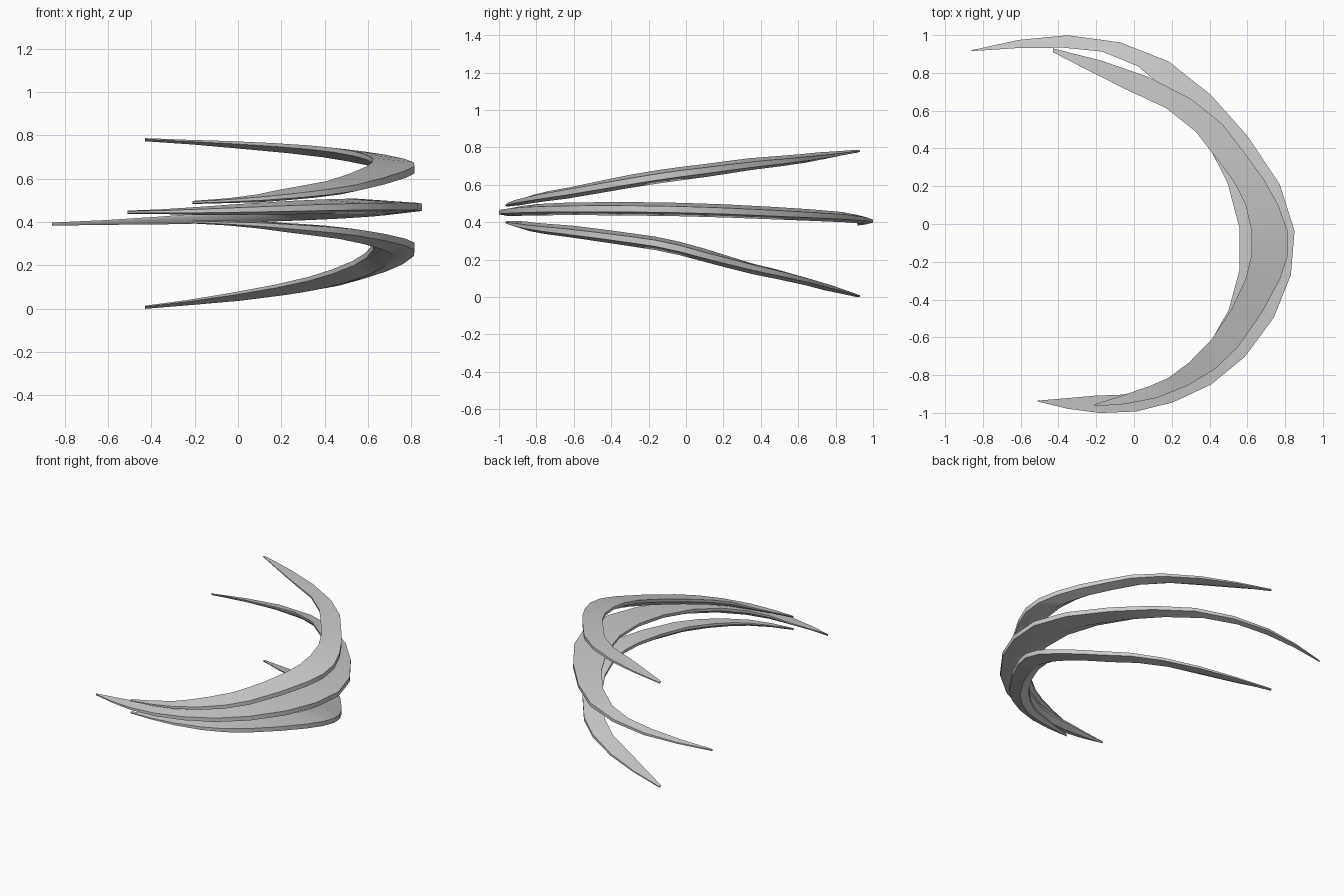
import bpy, bmesh, math
from mathutils import Vector

cube = bpy.data.objects.get("Cube")
if cube:
    bpy.data.objects.remove(cube)

grey = bpy.data.materials.new("pale_grey")
grey.use_nodes = True
colour = (0.6, 0.6, 0.6, 1)
grey.diffuse_color = colour
grey.node_tree.nodes["Principled BSDF"].inputs["Base Color"].default_value = colour

RINGS = 18


def spline(points, u):
    """Smooth interpolation through evenly weighted control points."""
    last = len(points) - 1
    i = min(int(u * last), last - 1)
    f = u * last - i
    b, c = points[i], points[i + 1]
    a = points[i - 1] if i else b * 2 - c
    d = points[i + 2] if i + 2 <= last else c * 2 - b
    return (b * 2 + (c - a) * f + (a * 2 - b * 5 + c * 4 - d) * f * f
            + (b * 3 - a - c * 3 + d) * f ** 3) / 2


def blade(name, outer, inner, heights):
    """Sweep a thin five-sided section between an outer and an inner edge."""
    outer_pts = [Vector((x, y, z)) for (x, y), z in zip(outer, heights)]
    inner_pts = [Vector((x, y, z)) for (x, y), z in zip(inner, heights)]
    bm = bmesh.new()
    rings = []
    for k in range(RINGS):
        u = k / (RINGS - 1)
        o, i = spline(outer_pts, u), spline(inner_pts, u)
        t = max(0.2, math.sin(math.pi * u) ** 0.7)
        # across: 0 = outer edge, 1 = inner edge; lift is vertical
        section = [(0, 0.017), (1, 0.036), (0.98, 0.012), (0.55, -0.036), (0, -0.017)]
        rings.append([bm.verts.new(o.lerp(i, across) + Vector((0, 0, lift * t)))
                      for across, lift in section])
    for r, s in zip(rings, rings[1:]):
        for j in range(len(r)):
            n = (j + 1) % len(r)
            bm.faces.new((r[j], r[n], s[n], s[j]))
    bm.faces.new(rings[0])
    bm.faces.new(rings[-1])
    bmesh.ops.recalc_face_normals(bm, faces=bm.faces)
    mesh = bpy.data.meshes.new(name)
    bm.to_mesh(mesh)
    bm.free()
    mesh.materials.append(grey)
    obj = bpy.data.objects.new(name, mesh)
    bpy.context.collection.objects.link(obj)
    bpy.ops.object.select_all(action="DESELECT")
    obj.select_set(True)
    bpy.context.view_layer.objects.active = obj
    bpy.ops.object.shade_smooth_by_angle(angle=math.radians(40))


# Long central crescent
blade("middle_blade",
      [(-.86, .92), (-.38, 1), (.13, .89), (.54, .54), (.83, .07),
       (.8, -.37), (.53, -.76), (.16, -.96), (-.2, -1), (-.51, -.94)],
      [(-.86, .915), (-.4, .935), (-.02, .86), (.32, .54), (.54, .08),
       (.54, -.34), (.35, -.7), (.06, -.88), (-.22, -.91), (-.51, -.935)],
      [.39, .405, .425, .445, .465, .472, .47, .46, .45, .445])

# Shorter crescents share one plan and fan up and down towards the back
side_outer = [(-.43, .93), (0, .81), (.38, .61), (.59, .37), (.75, .13), (.82, -.1),
              (.76, -.32), (.56, -.64), (.35, -.82), (.07, -.935), (-.21, -.965)]
side_inner = [(-.43, .91), (-.1, .74), (.24, .57), (.45, .33), (.58, .13), (.625, -.1),
              (.58, -.32), (.42, -.6), (.22, -.79), (.05, -.87), (-.21, -.955)]
blade("upper_blade", side_outer, side_inner,
      [.78, .76, .735, .71, .68, .65, .615, .56, .53, .505, .49])
blade("lower_blade", side_outer, side_inner,
      [.006, .045, .1, .155, .215, .275, .31, .35, .37, .39, .4])
